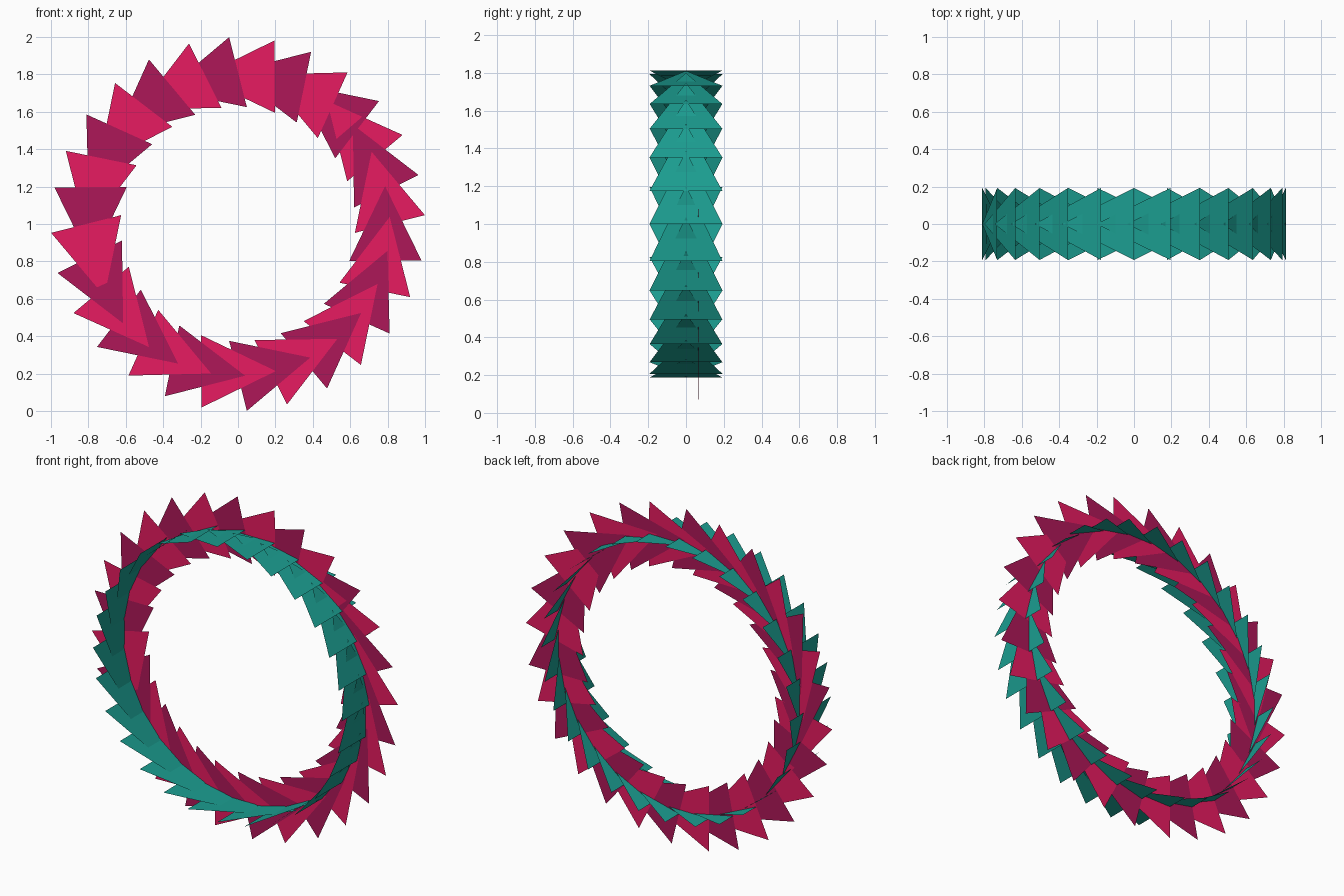
import bpy, math
from mathutils import Vector

if "Cube" in bpy.data.objects:
    bpy.data.objects.remove(bpy.data.objects["Cube"])

COUNT = 28            # arrowheads round the ring
R = 0.812             # ring radius
HALF = 0.193          # half width of an arrowhead
SPAN = math.radians(28.4)   # arc covered from base to tip
RED_Y = HALF / 3      # the red arrowheads sit a little behind the middle
NUDGE = [0, -0.4, 0, -0.2, 0, 0, -1.1]  # slight uneven spacing, repeats each quarter
CENTRE = Vector((0, 0, 1))


def material(name, rgb):
    def lin(c):
        c /= 255
        return c / 12.92 if c < 0.04045 else ((c + 0.055) / 1.055) ** 2.4
    m = bpy.data.materials.new(name)
    m.diffuse_color = (*[lin(c) for c in rgb], 1)
    m.use_nodes = True
    m.node_tree.nodes["Principled BSDF"].inputs["Base Color"].default_value = m.diffuse_color
    return m


def on_ring(a):
    return CENTRE + R * Vector((math.cos(a), 0, math.sin(a)))


def build(name, tris, mat):
    verts = [v for t in tris for v in t]
    faces = [(i, i + 1, i + 2) for i in range(0, len(verts), 3)]
    me = bpy.data.meshes.new(name)
    me.from_pydata(verts, [], faces)
    me.materials.append(mat)
    ob = bpy.data.objects.new(name, me)
    bpy.context.collection.objects.link(ob)


light, dark, cross = [], [], []
side = Vector((0, HALF, 0))
for k in range(COUNT):
    a = math.radians(k * 360 / COUNT + NUDGE[k % 7])
    base, tip = on_ring(a), on_ring(a + SPAN)
    d = (tip - base).normalized()
    out = Vector((d.z, 0, -d.x)) * HALF
    # upright arrowhead in the plane of the ring, tilted a hair so overlaps layer cleanly
    back = Vector((0, RED_Y, 0))
    hair = Vector((0, 0.001 * (0.3 - math.cos(a - math.radians(110))), 0))
    fin = [base - out + back + hair, base + out + back + hair, tip + back - hair]
    (dark if k % 2 else light).append(fin)
    # crossing arrowhead spanning the ring's width
    cross.append([base - side, base + side, tip])

build("light_ring_arrowheads", light, material("pink red", (232, 27, 97)))
build("dark_ring_arrowheads", dark, material("dark magenta", (174, 23, 88)))
build("crosswise_arrowheads", cross, material("teal", (27, 157, 144)))
